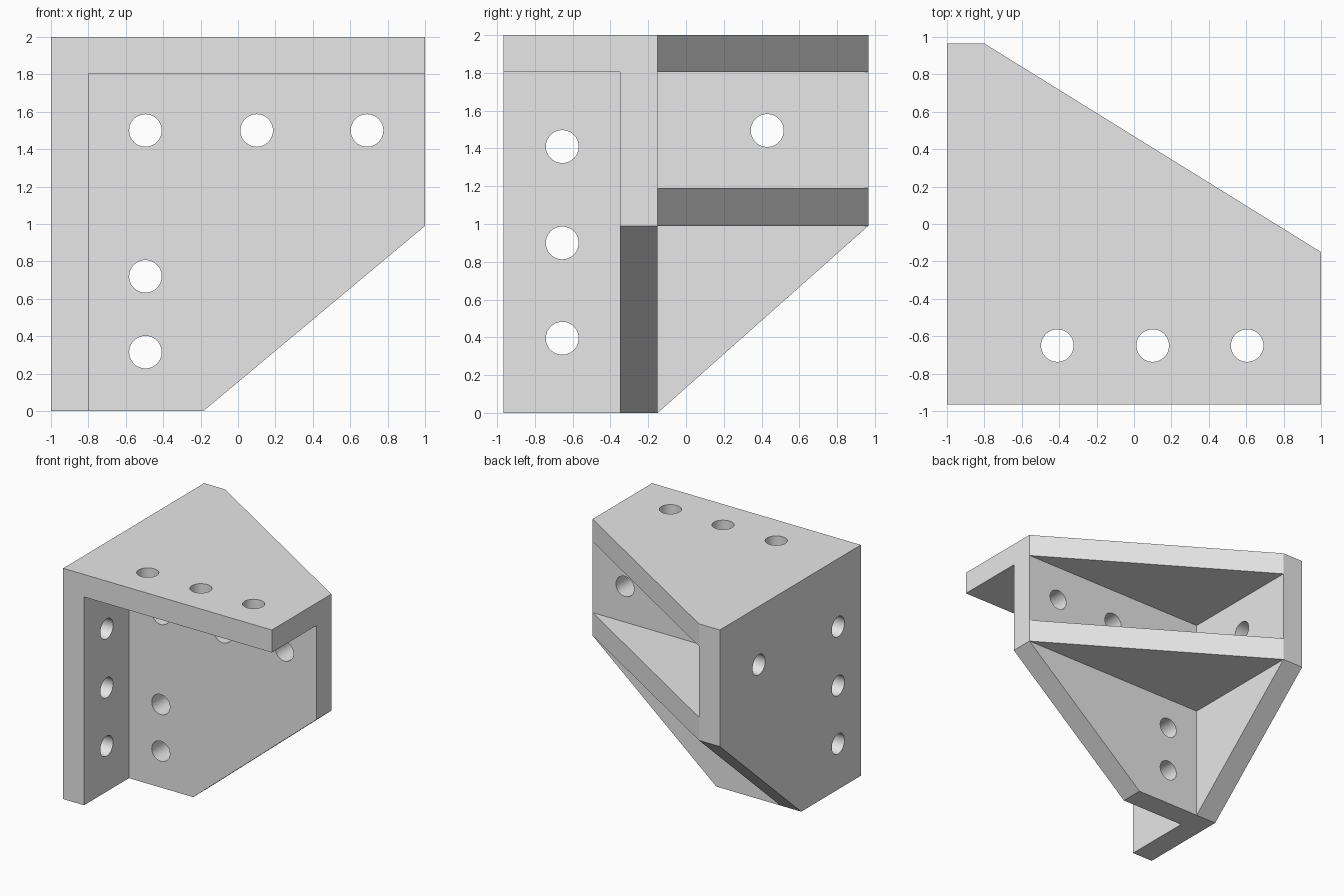
import bpy, bmesh
from math import sin, cos, tau

cube = bpy.data.objects.get("Cube")
if cube:
    bpy.data.objects.remove(cube, do_unlink=True)

DEPTH = 0.965     # half of the bracket's depth
WALL = -0.8       # inner face of the side plate
WEB_FRONT, WEB_BACK = -0.35, -0.15
SHELF_LOW, SHELF_HIGH, TOP_LOW = 0.99, 1.19, 1.805
OUT = 1.3         # overshoot of the cutters


def prism(name, axis, outline, low, high):
    """Extrude a 2D outline along axis 0, 1 or 2."""
    bm = bmesh.new()
    rings = []
    for t in (low, high):
        ring = []
        for point in outline:
            co = list(point)
            co.insert(axis, t)
            ring.append(bm.verts.new(co))
        rings.append(ring)
    a, b = rings
    bm.faces.new(a)
    bm.faces.new(b)
    for i in range(len(a)):
        j = (i + 1) % len(a)
        bm.faces.new((a[i], a[j], b[j], b[i]))
    bmesh.ops.recalc_face_normals(bm, faces=bm.faces)
    mesh = bpy.data.meshes.new(name)
    bm.to_mesh(mesh)
    bm.free()
    obj = bpy.data.objects.new(name, mesh)
    bpy.context.collection.objects.link(obj)
    return obj


def rect(x0, y0, x1, y1):
    return [(x0, y0), (x1, y0), (x1, y1), (x0, y1)]


def circle(u, v, radius=0.087, sides=48):
    return [(u + radius * cos(tau * i / sides), v + radius * sin(tau * i / sides))
            for i in range(sides)]


def corner(a, b, use_b_height):
    """Right triangle that trims a corner along the line a-b, slightly extended."""
    du, dv = (b[0] - a[0]) * 0.1, (b[1] - a[1]) * 0.1
    a, b = (a[0] - du, a[1] - dv), (b[0] + du, b[1] + dv)
    return [a, b, (b[0], b[1] if use_b_height else a[1])]


# Solid block that the plates are carved from
bracket = prism("corner_bracket", 2, rect(-1, -DEPTH, 1, DEPTH), 0, 2)


def cut(axis, outline, low, high):
    cutter = prism("cutter", axis, outline, low, high)
    cutter.hide_render = True
    mod = bracket.modifiers.new("cut", 'BOOLEAN')
    mod.operation = 'DIFFERENCE'
    mod.solver = 'EXACT'
    mod.object = cutter
    bpy.context.view_layer.objects.active = bracket
    bpy.ops.object.modifier_apply(modifier=mod.name)
    bpy.data.objects.remove(cutter, do_unlink=True)


# Pockets: in front of the web, and behind it below and above the shelf
cut(2, rect(WALL, -OUT, OUT, WEB_FRONT), -OUT, TOP_LOW)
cut(2, rect(WALL, WEB_BACK, OUT, OUT), -OUT, SHELF_LOW)
cut(2, rect(WALL, WEB_BACK, OUT, OUT), SHELF_HIGH, TOP_LOW)

# Sloping edges of the top and shelf, the web, and the side plate
cut(2, corner((WALL, DEPTH), (1, WEB_BACK), False), -OUT, 3)
cut(1, corner((-0.185, 0), (1, SHELF_LOW), False), -OUT, OUT)
cut(0, corner((WEB_BACK, 0), (DEPTH, SHELF_LOW), False), -OUT, OUT)

# Bolt holes in the web, side plate and top plate
for x, z in [(-0.495, 1.5), (0.1, 1.5), (0.69, 1.5), (-0.495, 0.72), (-0.495, 0.315)]:
    cut(1, circle(x, z), -0.45, -0.05)
for y, z in [(-0.655, 1.41), (-0.655, 0.9), (-0.655, 0.395), (0.43, 1.495)]:
    cut(0, circle(y, z), -1.1, -0.7)
for x in (-0.41, 0.1, 0.605):
    cut(2, circle(x, -0.65), 1.7, 2.1)

# Plain grey finish
grey = bpy.data.materials.new("light_grey")
grey.use_nodes = True
grey.diffuse_color = (0.8, 0.8, 0.8, 1)
grey.node_tree.nodes["Principled BSDF"].inputs["Base Color"].default_value = (0.8, 0.8, 0.8, 1)
bracket.data.materials.clear()
bracket.data.materials.append(grey)

bpy.ops.object.select_all(action='DESELECT')
bracket.select_set(True)
bpy.context.view_layer.objects.active = bracket
bpy.ops.object.shade_smooth_by_angle()
